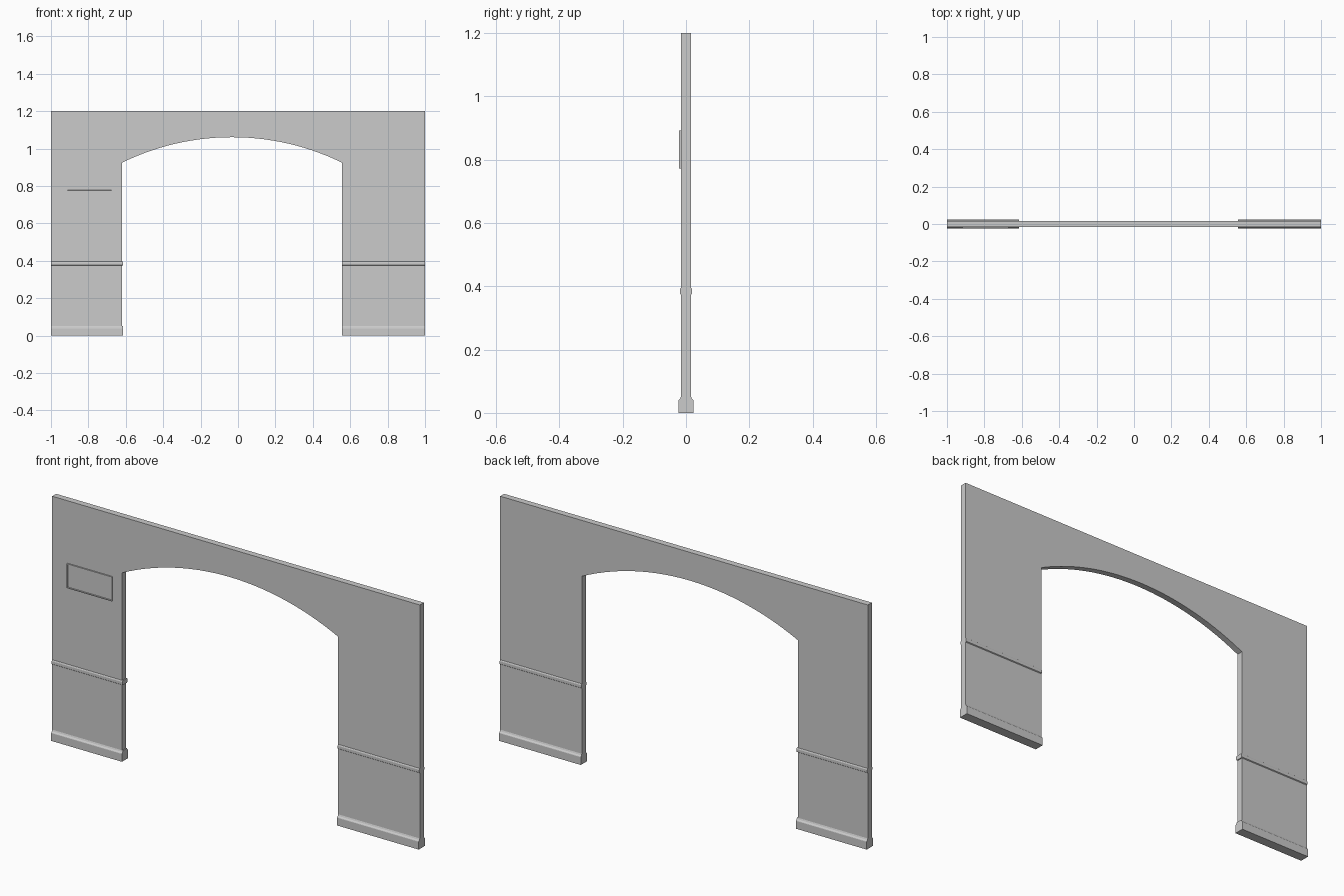
import bpy, bmesh, math

if "Cube" in bpy.data.objects:
    bpy.data.objects.remove(bpy.data.objects["Cube"])

T = 0.0155                    # half wall thickness
XL, XR = -0.62, 0.556         # opening edges
SPRING, CROWN = 0.925, 1.061  # arch heights


def make_object(name, bm):
    bmesh.ops.recalc_face_normals(bm, faces=bm.faces)
    mesh = bpy.data.meshes.new(name)
    bm.to_mesh(mesh)
    bm.free()
    obj = bpy.data.objects.new(name, mesh)
    bpy.context.collection.objects.link(obj)
    return obj


def prism(name, points, offset):
    """Closed solid from a flat outline swept along offset."""
    bm = bmesh.new()
    face = bm.faces.new([bm.verts.new(p) for p in points])
    out = bmesh.ops.extrude_face_region(bm, geom=[face], use_keep_orig=True)
    verts = [g for g in out["geom"] if isinstance(g, bmesh.types.BMVert)]
    bmesh.ops.translate(bm, verts=verts, vec=offset)
    return make_object(name, bm)


# Wall with a segmental arch opening
cx, half, rise = (XL + XR) / 2, (XR - XL) / 2, CROWN - SPRING
radius = (half ** 2 + rise ** 2) / (2 * rise)
sweep = math.asin(half / radius)
outline = [(-1, 0), (-1, 1.2), (1, 1.2), (1, 0), (XR, 0)]
N = 28
for i in range(N + 1):
    a = sweep * (1 - 2 * i / N)
    outline.append((cx + radius * math.sin(a), CROWN - radius * (1 - math.cos(a))))
outline.append((XL, 0))
prism("arched_wall", [(x, -T, z) for x, z in outline], (0, 2 * T, 0))

# Moulding profiles: distance from wall centre, height
SKIRTING = [(0.0238, 0), (0.0238, 0.038), (0.0228, 0.0405), (0.0205, 0.043),
            (0.0182, 0.0455), (0.0168, 0.049), (T, 0.052)]
RAIL = [(T, 0.374), (0.0195, 0.377), (0.0195, 0.390), (0.018, 0.394), (T, 0.396)]


def moulding(name, profile):
    # strips on both faces of both piers
    for pier, x0, x1 in (("left", -1, XL), ("right", XR, 1)):
        for side, s in (("front", -1), ("back", 1)):
            pts = [(x0, s * d, z) for d, z in profile]
            if profile[0][0] > T:
                pts.insert(0, (x0, s * T, 0))
            prism(f"{pier}_{side}_{name}", pts, (x1 - x0, 0, 0))
    # return across the left jamb
    loop = [(XL, -d, z) for d, z in profile] + [(XL, d, z) for d, z in reversed(profile)]
    prism(f"left_jamb_{name}", loop, (0.005, 0, 0))


moulding("skirting", SKIRTING)
moulding("rail", RAIL)

# Framed sign plate on the front of the left pier
bm = bmesh.new()
bmesh.ops.create_cube(bm, size=1)
for v in bm.verts:
    v.co = (-0.794 + v.co.x * 0.246, -0.0188 + v.co.y * 0.0066, 0.833 + v.co.z * 0.12)
bm.normal_update()
front = min(bm.faces, key=lambda f: f.calc_center_median().y)
bmesh.ops.inset_region(bm, faces=[front], thickness=0.006)
bmesh.ops.inset_region(bm, faces=[front], thickness=0.001, depth=-0.004)
make_object("wall_plate", bm)
